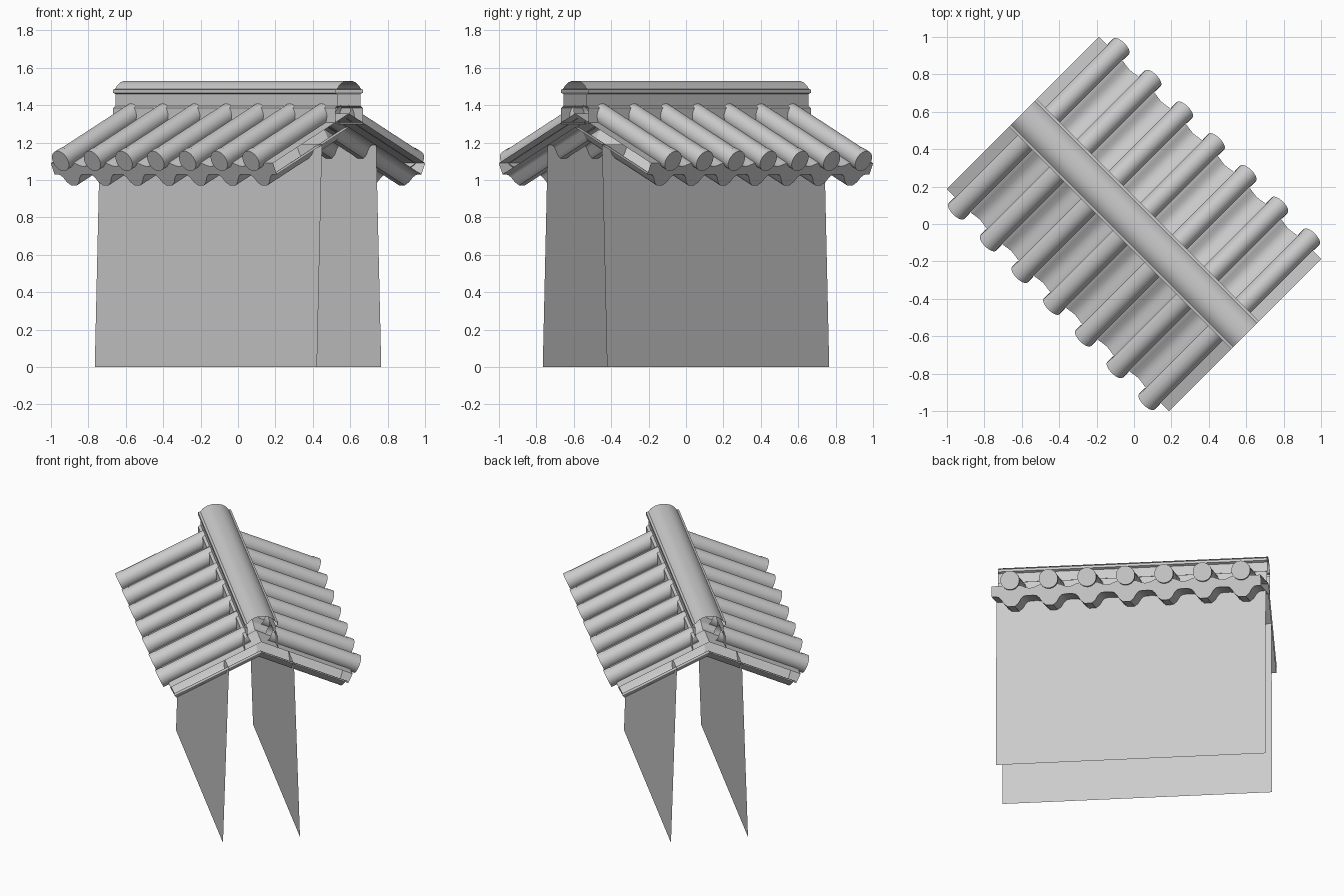
import bpy, bmesh, math

if "Cube" in bpy.data.objects:
    bpy.data.objects.remove(bpy.data.objects["Cube"])

TH = math.atan(0.461)            # roof pitch
C, S = math.cos(TH), math.sin(TH)
APEX, EAVE = 1.355, 0.633        # apex height, slope length
HALF, PITCH, N = 0.84, 0.24, 7   # half length, tile spacing, tile count
CENTRES = [(i - (N - 1) / 2) * PITCH for i in range(N)]


def slope(u, s, n):
    """Point on the front slope: u along ridge, s down slope, n along normal."""
    return (u, -s * C - n * S, APEX - s * S + n * C)


def apex(u, n):
    """Point of a slope layer where it meets the ridge plane."""
    return slope(u, -n * S / C, n)


def loft(rows, bm=None, loop=False, cap=False):
    bm = bm or bmesh.new()
    v = [[bm.verts.new(p) for p in row] for row in rows]
    m = len(rows[0])
    for a, b in zip(v, v[1:]):
        for j in range(m if loop else m - 1):
            k = (j + 1) % m
            bm.faces.new((a[j], a[k], b[k], b[j]))
    if cap:
        bm.faces.new(v[-1])
    return bm


def finish(name, bm, turn):
    bmesh.ops.recalc_face_normals(bm, faces=bm.faces)
    me = bpy.data.meshes.new(name)
    bm.to_mesh(me)
    bm.free()
    ob = bpy.data.objects.new(name, me)
    bpy.context.collection.objects.link(ob)
    ob.rotation_euler.z = math.radians(turn - 45)
    bpy.ops.object.select_all(action='DESELECT')
    ob.select_set(True)
    bpy.context.view_layer.objects.active = ob
    bpy.ops.object.shade_smooth_by_angle(angle=math.radians(35))


def arc(r, n0, s, u, a0, a1, steps):
    pts = []
    for i in range(steps):
        a = math.radians(a0 + (a1 - a0) * i / (steps - 1))
        pts.append(slope(u + r * math.cos(a), s, n0 + r * math.sin(a)))
    return pts


# wavy pan offsets: (u offset, top height, underside height)
WAVE = [(-.12, -.02, -.066), (-.1, -.017, -.066), (-.078, -.008, -.07),
        (-.062, -.002, -.085), (-.045, 0, -.113), (-.022, 0, -.131),
        (.022, 0, -.131), (.045, 0, -.113), (.062, -.002, -.085),
        (.078, -.008, -.07), (.1, -.017, -.066)]

for side, turn in (("front", 0), ("back", 180)):
    # roof layer: top sheet, eave face and scalloped underside, open at the ends
    cols = [(c + o, t, b) for c in CENTRES for o, t, b in WAVE] + [(HALF, 0, -.066)]
    rows = []
    for u, t, b in cols:
        if abs(u) > HALF - .06:
            t = 0
        rows.append([apex(u, t), slope(u, EAVE, t), slope(u, EAVE, b), apex(u, b)])
    finish(side + "_roof_pan", loft(rows), turn)

    # round cover tiles
    bm = bmesh.new()
    for c in CENTRES:
        loft([arc(.056, .03, s, c, -35, 215, 17) for s in (.06, EAVE + .01)], bm)
    finish(side + "_cover_tiles", bm, turn)

    # round eave caps
    bm = bmesh.new()
    for c in CENTRES:
        loft([arc(.059, .03, s, c, 0, 345, 24) for s in (EAVE - .005, .672)],
             bm, loop=True, cap=True)
    finish(side + "_eave_caps", bm, turn)

    # leaning wall sheet
    finish(side + "_wall", loft([[(u, -.243, 0), (u, -.205, 1.19)]
                                 for u in (-HALF, HALF)]), turn)

# ridge shell, open at the ends
half = [(.104, 1.30), (.104, 1.385), (.088, 1.395), (.088, 1.46), (.104, 1.465),
        (.104, 1.483), (.09, 1.486), (.072, 1.507), (.048, 1.522), (.02, 1.53)]
prof = half + [(-v, z) for v, z in reversed(half)]
finish("ridge", loft([[(u, v, z) for v, z in prof] for u in (-HALF, HALF)]), 0)
